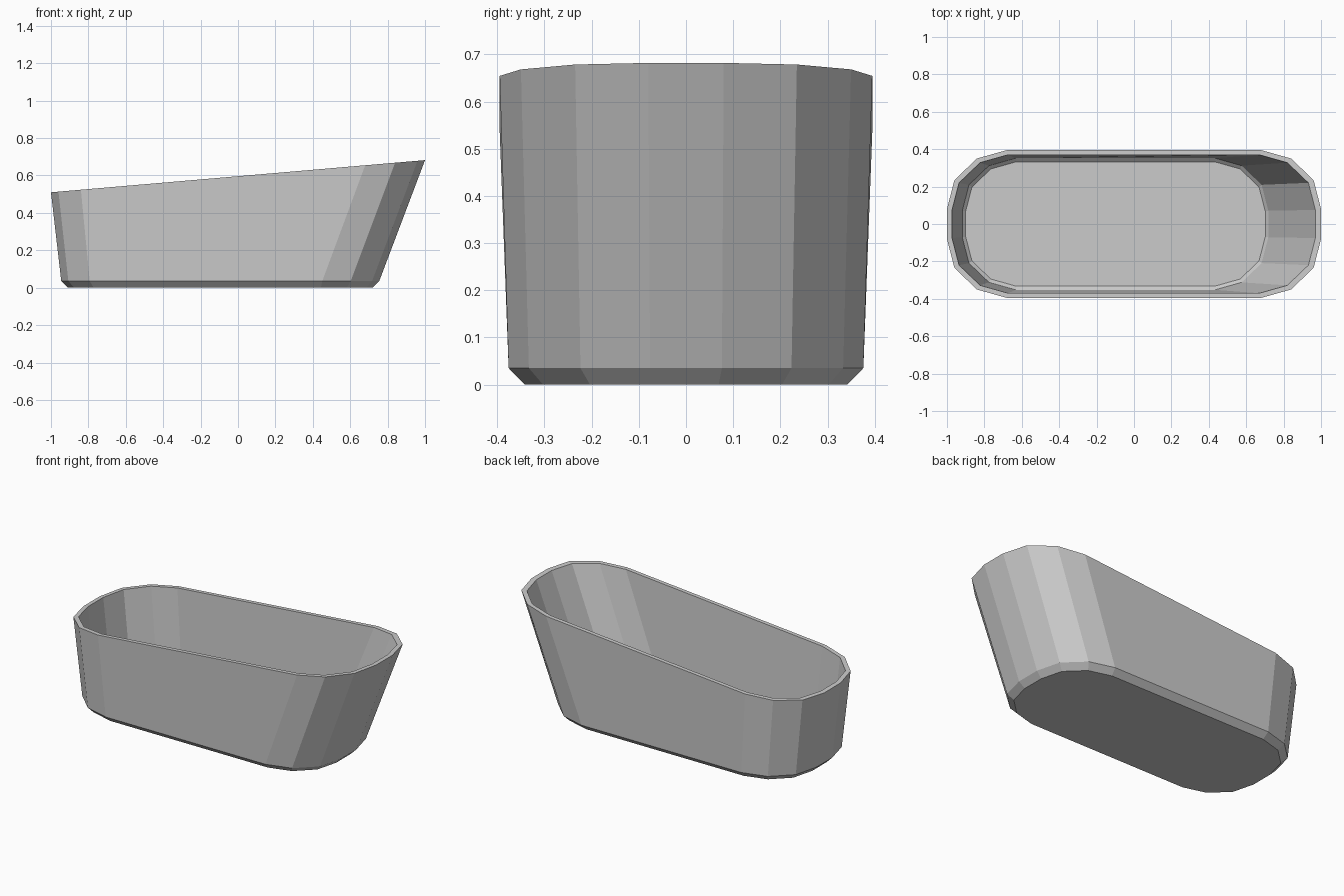
import bpy
import bmesh

cube = bpy.data.objects.get("Cube")
if cube:
    bpy.data.objects.remove(cube, do_unlink=True)

grey = bpy.data.materials.new("light_grey")
grey.use_nodes = True
grey.diffuse_color = (0.6, 0.6, 0.6, 1)
grey.node_tree.nodes["Principled BSDF"].inputs["Base Color"].default_value = (0.6, 0.6, 0.6, 1)

# One rounded corner at the rim: distance in from the end, distance from the centre line
CORNER = [(0, 0.08), (0.04, 0.235), (0.16, 0.35), (0.32, 0.395)]


def ring(bm, left, right, half_width, height=None):
    """Rounded outline; without a height it follows the sloping rim."""
    s = half_width / CORNER[-1][1]
    quarter = [(d * s, y * s) for d, y in CORNER]
    outline = [(right - d, y) for d, y in quarter]
    outline += [(left + d, y) for d, y in reversed(quarter)]
    outline += [(x, -y) for x, y in reversed(outline)]
    return [bm.verts.new((x, y, 0.596 + 0.086 * x if height is None else height))
            for x, y in outline]


# Tub: base, outer wall, rim, inner wall and floor as bridged outlines
bm = bmesh.new()
rings = [
    ring(bm, -0.91, 0.72, 0.342, 0),
    ring(bm, -0.945, 0.755, 0.376, 0.035),
    ring(bm, -1, 1, 0.395),
    ring(bm, -0.973, 0.97, 0.37),
    ring(bm, -0.918, 0.718, 0.352, 0.045),
    ring(bm, -0.9, 0.702, 0.332, 0.027),
]
for low, high in zip(rings, rings[1:]):
    for i in range(len(low)):
        j = (i + 1) % len(low)
        bm.faces.new((low[i], low[j], high[j], high[i]))
bm.faces.new(rings[0])
bm.faces.new(rings[-1])
bmesh.ops.recalc_face_normals(bm, faces=bm.faces)

mesh = bpy.data.meshes.new("bathtub")
bm.to_mesh(mesh)
bm.free()
mesh.materials.append(grey)
tub = bpy.data.objects.new("bathtub", mesh)
bpy.context.collection.objects.link(tub)
